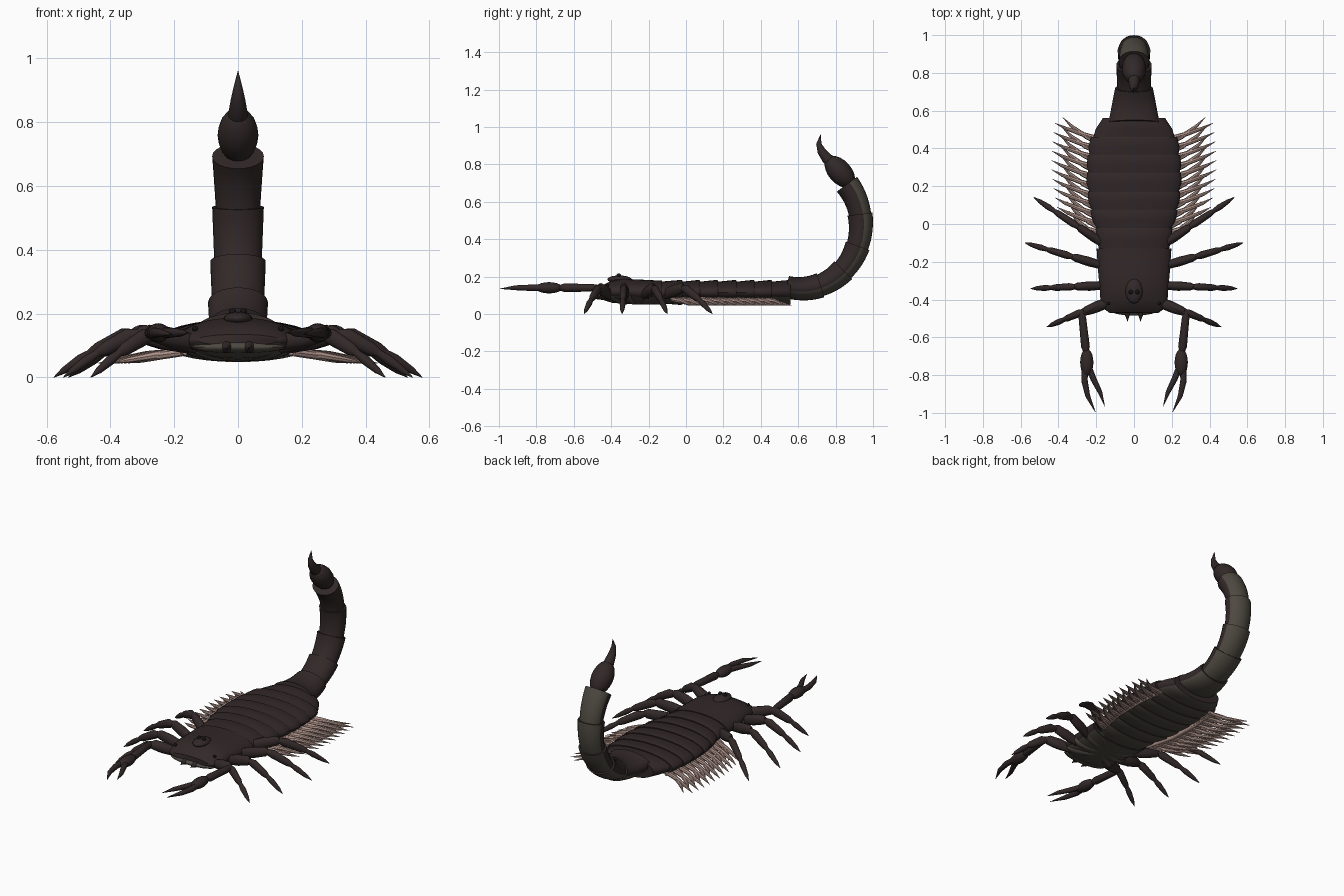
import bpy
import bmesh
import math
from mathutils import Vector

if "Cube" in bpy.data.objects:
    bpy.data.objects.remove(bpy.data.objects["Cube"])


def material(name, rgb):
    m = bpy.data.materials.new(name)
    m.use_nodes = True
    m.diffuse_color = (*rgb, 1)
    bsdf = m.node_tree.nodes["Principled BSDF"]
    bsdf.inputs["Base Color"].default_value = (*rgb, 1)
    bsdf.inputs["Roughness"].default_value = 0.7
    return m


SHELL = material("dark brown shell", (0.032, 0.021, 0.021))
BELLY = material("olive underside", (0.075, 0.066, 0.052))
COMB = material("dusty pink comb", (0.44, 0.30, 0.26))
EYE = material("black eye", (0.008, 0.007, 0.007))
parts = []


def tube(name, points, radii, mats, sides=16, across=None, split=-0.35):
    """Loft elliptical rings along a path; faces under `split` use the second material."""
    pts = [Vector(p) for p in points]
    bm = bmesh.new()
    rings = []
    for i, (p, r) in enumerate(zip(pts, radii)):
        w, h = r if isinstance(r, tuple) else (r, r)
        d = (pts[min(i + 1, len(pts) - 1)] - pts[max(i - 1, 0)]).normalized()
        side = Vector(across) if across else d.cross(Vector((0, 0, 1))).normalized()
        up = side.cross(d).normalized()
        angles = [2 * math.pi * k / sides for k in range(sides)]
        rings.append([bm.verts.new(p + side * w * math.cos(a) + up * h * math.sin(a))
                      for a in angles])
    for a, b in zip(rings, rings[1:]):
        for k in range(sides):
            n = (k + 1) % sides
            f = bm.faces.new((a[k], a[n], b[n], b[k]))
            if len(mats) > 1 and math.sin(2 * math.pi * (k + 0.5) / sides) < split:
                f.material_index = 1
    bm.faces.new(rings[0])
    bm.faces.new(rings[-1])
    bmesh.ops.recalc_face_normals(bm, faces=bm.faces)
    mesh = bpy.data.meshes.new(name)
    bm.to_mesh(mesh)
    bm.free()
    for m in mats:
        mesh.materials.append(m)
    ob = bpy.data.objects.new(name, mesh)
    bpy.context.collection.objects.link(ob)
    parts.append(ob)
    return ob


def blob(name, a, b, w, h, mats, across=None):
    """Ellipsoid stretched between two end points."""
    a, b = Vector(a), Vector(b)
    steps = [math.pi * (0.03 + 0.94 * i / 10) for i in range(11)]
    tube(name, [a.lerp(b, (1 - math.cos(t)) / 2) for t in steps],
         [(w * math.sin(t), h * math.sin(t)) for t in steps], mats, across=across)


# Carapace: y, half width, bottom, top
shield = [(-0.47, 0.13, 0.10, 0.135), (-0.445, 0.165, 0.075, 0.155), (-0.40, 0.178, 0.06, 0.175),
          (-0.34, 0.182, 0.055, 0.188), (-0.25, 0.19, 0.05, 0.184), (-0.13, 0.198, 0.05, 0.178)]
tube("carapace", [(0, y, (lo + hi) / 2) for y, w, lo, hi in shield],
     [(w, (hi - lo) / 2) for y, w, lo, hi in shield], [SHELL, BELLY], sides=32)
blob("mouth_plate", (0, -0.485, 0.095), (0, -0.40, 0.095), 0.15, 0.02, [BELLY])
blob("eye_mound", (0, -0.42, 0.185), (0, -0.29, 0.183), 0.045, 0.022, [SHELL])

# Abdomen: overlapping plates that flare toward the back
edges = [(-0.14, 0.185), (-0.02, 0.20), (0.075, 0.228), (0.17, 0.242), (0.27, 0.247),
         (0.365, 0.242), (0.46, 0.228), (0.56, 0.166)]
for i, ((y0, w0), (y1, w1)) in enumerate(zip(edges, edges[1:])):
    y0 -= 0.015
    mid = (w0 + w1) / 2 + 0.006
    tube(f"abdomen_plate_{i + 1}",
         [(0, y0, 0.115), (0, (y0 + y1) / 2, 0.115), (0, y1 - 0.006, 0.115), (0, y1, 0.115)],
         [(w0 * 0.96, 0.056), (mid, 0.062), (w1 + 0.003, 0.067), (w1, 0.064)],
         [SHELL, BELLY], sides=32)


# Tail: segments following an elliptical arc
def arc(deg):
    t = math.radians(deg)
    return (0, 0.615 + 0.32 * math.cos(t), 0.475 + 0.34 * math.sin(t))


tail = [(-104, -71, 0.135, 0.10), (-73, -45, 0.088, 0.094), (-47, -19, 0.081, 0.087),
        (-21, 10, 0.074, 0.081), (8, 40, 0.069, 0.081)]
for i, (a0, a1, w0, w1) in enumerate(tail):
    n = 7
    tube(f"tail_segment_{i + 1}", [arc(a0 + (a1 - a0) * k / n) for k in range(n + 1)],
         [(w0 + (w1 - w0) * k / n, 0.059 + 0.008 * k / n) for k in range(n + 1)],
         [SHELL, BELLY], sides=24, across=(1, 0, 0))

# Venom bulb and sting
blob("venom_bulb", (0, 0.89, 0.685), (0, 0.755, 0.835), 0.064, 0.062, [SHELL], across=(1, 0, 0))
tube("sting", [(0, 0.80, 0.795), (0, 0.755, 0.83), (0, 0.725, 0.87), (0, 0.71, 0.91), (0, 0.72, 0.96)],
     [0.036, 0.03, 0.023, 0.014, 0.001], [SHELL], across=(1, 0, 0))

# Legs: hip and foot tip positions on the ground plan
legs = [((0.13, -0.405), (0.462, -0.545)), ((0.15, -0.325), (0.548, -0.342)),
        ((0.15, -0.225), (0.578, -0.10)), ((0.13, -0.125), (0.532, 0.142))]
for s, label in ((1, "left"), (-1, "right")):
    def at(x, y, z):
        return Vector((s * x, y, z))

    for i, (hip, tip) in enumerate(legs):
        def on_leg(f, z):
            return at(hip[0] + (tip[0] - hip[0]) * f, hip[1] + (tip[1] - hip[1]) * f, z)
        name = f"{label}_leg_{i + 1}"
        start, knee, ankle, foot = (on_leg(f, z) for f, z in
                                    ((0, 0.10), (0.42, 0.142), (0.74, 0.075), (1, 0.0)))
        blob(name + "_hip", at(0.02, -0.30 + 0.03 * i, 0.065), start.lerp(knee, 0.3),
             0.032, 0.03, [BELLY])
        tube(name + "_thigh", [start, start.lerp(knee, 0.5), start.lerp(knee, 0.9), knee],
             [(0.02, 0.026), (0.025, 0.033), (0.021, 0.028), (0.012, 0.016)], [SHELL])
        tube(name + "_shin", [knee.lerp(start, 0.08), knee.lerp(ankle, 0.2), knee.lerp(ankle, 0.8), ankle],
             [(0.012, 0.014), (0.02, 0.026), (0.017, 0.021), (0.01, 0.012)], [SHELL])
        tube(name + "_foot", [ankle.lerp(knee, 0.1), ankle.lerp(foot, 0.25), ankle.lerp(foot, 0.7), foot],
             [0.011, 0.016, 0.011, 0.001], [SHELL])

    # Pincer arm
    blob(f"{label}_arm_base", at(0.09, -0.40, 0.10), at(0.30, -0.478, 0.142), 0.028, 0.03, [SHELL])
    tube(f"{label}_forearm", [at(0.277, -0.465, 0.14), at(0.273, -0.50, 0.14), at(0.257, -0.65, 0.14),
                              at(0.254, -0.68, 0.14)], [0.015, 0.02, 0.023, 0.013], [SHELL])
    blob(f"{label}_hand", at(0.25, -0.66, 0.14), at(0.25, -0.805, 0.14), 0.035, 0.03, [SHELL])
    tube(f"{label}_outer_finger", [at(0.26, -0.76, 0.14), at(0.262, -0.83, 0.14), at(0.245, -0.91, 0.14),
                                   at(0.205, -0.995, 0.135)], [0.016, 0.017, 0.013, 0.001], [SHELL])
    tube(f"{label}_inner_finger", [at(0.238, -0.76, 0.14), at(0.215, -0.82, 0.14), at(0.18, -0.89, 0.14),
                                   at(0.155, -0.965, 0.14)], [0.016, 0.016, 0.012, 0.001], [SHELL])

    # Jaws and eyes
    blob(f"{label}_jaw", at(0.035, -0.42, 0.097), at(0.035, -0.495, 0.094), 0.019, 0.019, [SHELL])
    tube(f"{label}_fang", [at(0.035, -0.465, 0.095), at(0.035, -0.49, 0.095), at(0.034, -0.515, 0.092)],
         [0.016, 0.01, 0.001], [SHELL])
    blob(f"{label}_main_eye", at(0.017, -0.372, 0.206), at(0.017, -0.348, 0.206), 0.011, 0.011, [EYE])
    blob(f"{label}_side_eye", at(0.135, -0.43, 0.153), at(0.135, -0.412, 0.153), 0.009, 0.009, [EYE])

    # Feathery comb: a shaft with swept teeth of two alternating lengths
    tube(f"{label}_comb_shaft", [at(0.165, -0.08, 0.08), at(0.205, 0.1, 0.078), at(0.21, 0.3, 0.075),
                                 at(0.19, 0.47, 0.072)], [0.01, 0.014, 0.014, 0.008], [COMB])
    count = 22
    for k in range(count):
        f = k / (count - 1)
        y = -0.07 + 0.52 * f
        x = 0.175 + 0.03 * math.sin(math.pi * f)
        reach, sweep = ((0.19, 0.14), (0.235, 0.085))[k % 2]
        reach += 0.03 * f - 0.02
        tube(f"{label}_comb_tooth_{k + 1}",
             [at(x, y, 0.078), at(x + reach * 0.35, y + sweep * 0.25, 0.07),
              at(x + reach * 0.75, y + sweep * 0.65, 0.055), at(x + reach, y + sweep, 0.045)],
             [0.012, 0.013, 0.009, 0.001], [COMB], sides=8)

# Smooth shading with crisp rims
bpy.ops.object.select_all(action='DESELECT')
for ob in parts:
    ob.select_set(True)
bpy.context.view_layer.objects.active = parts[0]
bpy.ops.object.shade_smooth_by_angle(angle=math.radians(40))
